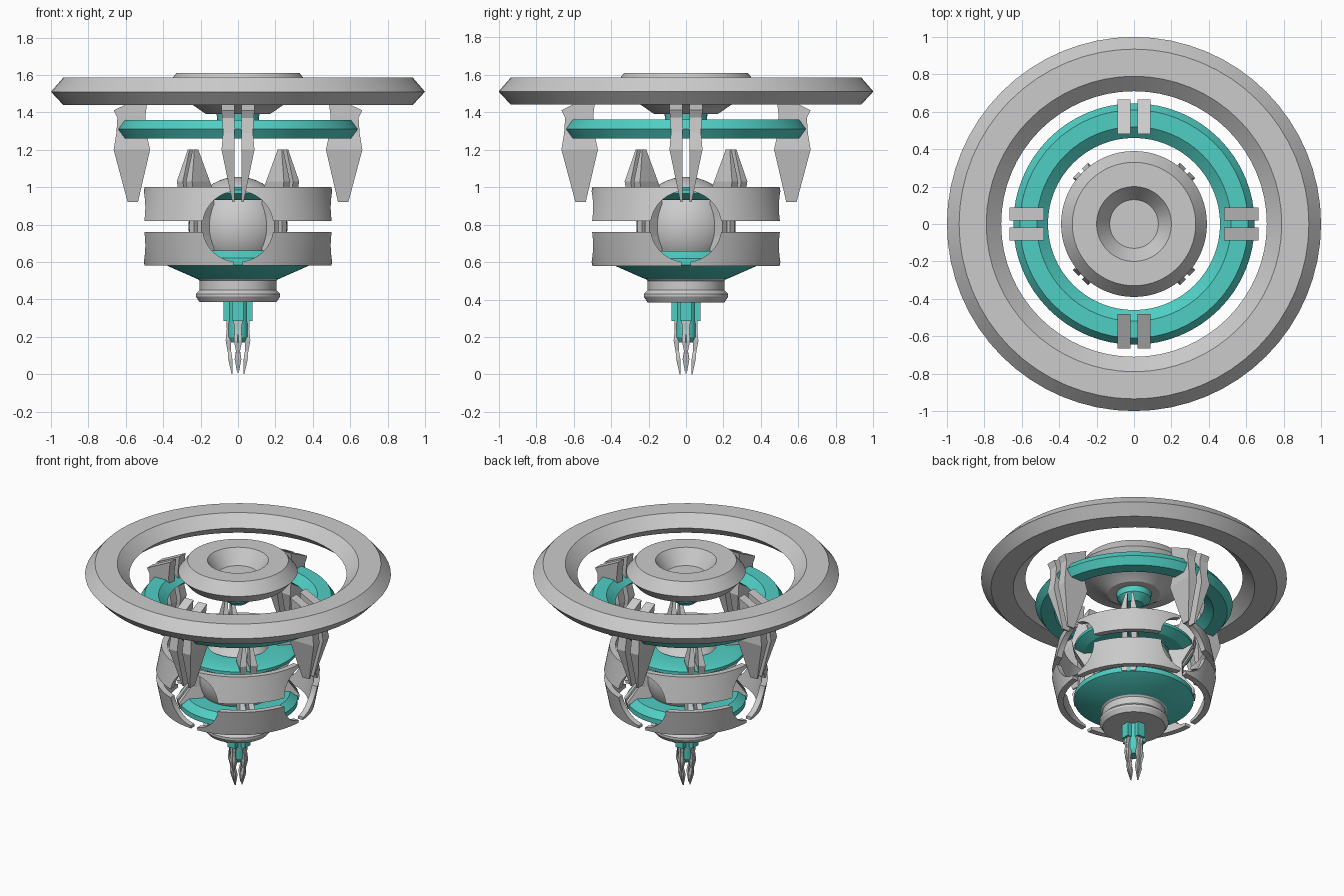
import bpy, bmesh
from math import sin, cos, asin, sqrt, pi, radians

if "Cube" in bpy.data.objects:
    bpy.data.objects.remove(bpy.data.objects["Cube"])

teal = bpy.data.materials.new("teal")
teal.diffuse_color = (0.08, 0.62, 0.55, 1)
teal.use_nodes = True
teal.node_tree.nodes["Principled BSDF"].inputs["Base Color"].default_value = teal.diffuse_color


def finish(bm, name, mat=None, smooth=True):
    bmesh.ops.remove_doubles(bm, verts=bm.verts, dist=1e-5)
    bmesh.ops.recalc_face_normals(bm, faces=bm.faces)
    me = bpy.data.meshes.new(name)
    bm.to_mesh(me)
    bm.free()
    ob = bpy.data.objects.new(name, me)
    bpy.context.collection.objects.link(ob)
    if mat:
        me.materials.append(mat)
    if smooth:
        bpy.ops.object.select_all(action='DESELECT')
        ob.select_set(True)
        bpy.context.view_layer.objects.active = ob
        bpy.ops.object.shade_smooth_by_angle(angle=radians(25))
    return ob


def lathe(name, prof, mat=None, closed=False, n=64):
    """Spin an (r, z) profile around z."""
    bm = bmesh.new()
    vs = [bm.verts.new((r, 0, z)) for r, z in prof]
    edges = [bm.edges.new(p) for p in zip(vs, vs[1:])]
    if closed:
        edges.append(bm.edges.new((vs[-1], vs[0])))
    bmesh.ops.spin(bm, geom=vs + edges, cent=(0, 0, 0), axis=(0, 0, 1),
                   angle=2 * pi, steps=n, use_merge=True)
    return finish(bm, name, mat)


def loft(bm, rows):
    """Skin a stack of point loops and cap both ends."""
    loops = [[bm.verts.new(p) for p in row] for row in rows]
    k = len(loops[0])
    for a, b in zip(loops, loops[1:]):
        for i in range(k):
            j = (i + 1) % k
            bm.faces.new((a[i], a[j], b[j], b[i]))
    bm.faces.new(loops[0])
    bm.faces.new(loops[-1])


def blades(name, rows, gap, start, mat=None):
    """Four twin-plate blades; rows are (r_in, z_in, r_out, z_out, half width)."""
    for k in range(4):
        a = radians(start + 90 * k)
        bm = bmesh.new()
        for s in (1, -1):
            def at(r, t, z):
                return (r * cos(a) - s * t * sin(a), r * sin(a) + s * t * cos(a), z)
            loft(bm, [[at(ri, gap, zi), at(ro, gap, zo), at(ro, t, zo), at(ri, t, zi)]
                      for ri, zi, ro, zo, t in rows])
        finish(bm, f"{name}_{k + 1}", mat, False)


# big outer ring and the teal ring inside it
lathe("outer_ring", [(1, 1.51), (.935, 1.585), (.79, 1.585), (.71, 1.51),
                     (.79, 1.44), (.935, 1.44)], closed=True)
lathe("teal_ring", [(.645, 1.31), (.61, 1.36), (.52, 1.36), (.46, 1.31),
                    (.52, 1.26), (.61, 1.26)], teal, True)

# dished disc at the top with its teal emitter
lathe("top_disc", [(0, 1.51), (.13, 1.51), (.2, 1.61), (.33, 1.61), (.39, 1.53),
                   (.33, 1.46), (.25, 1.445), (.17, 1.39), (0, 1.39)])
lathe("disc_emitter", [(0, 1.395), (.115, 1.395), (.11, 1.35), (.06, 1.31), (0, 1.31)], teal)

# core ball with teal collars
ZC = 0.79
lathe("core_ball", [(.265 * sin(i * pi / 24), ZC + .265 * cos(i * pi / 24)) for i in range(25)])
lathe("upper_collar", [(.24, .93), (.33, .93), (.39, .965), (.39, .985), (.35, 1.0),
                       (.2, 1.0)], teal)
lathe("lower_collar", [(0, .51), (.22, .51), (.39, .585), (.39, .62), (.34, .66),
                       (.22, .66)], teal)
lathe("base_collar", [(0, .53), (.215, .53), (.22, .515), (.205, .5), (.205, .45), (.225, .43),
                      (.225, .415), (.205, .385), (0, .385)])


# curved armour panels, notched by round openings on the four sides
def panels(name, sign):
    lo, hi = asin(.03 / .19), pi / 2
    heights = [.19 * sin(lo + (hi - lo) * i / 12) for i in range(13)]
    heights.append(.21)
    steps = 20
    for k in range(4):
        bm = bmesh.new()
        grid = []
        for h in heights:
            w = max(.025, sqrt(max(0, .0361 - h * h)))
            R = .535 - .035 * (h - .03) / .18
            loop = []
            for rad, order in ((R, range(steps + 1)), (R - .04, range(steps, -1, -1))):
                a0 = asin(w / rad)
                for i in order:
                    a = k * pi / 2 + a0 + (pi / 2 - 2 * a0) * i / steps
                    loop.append((rad * cos(a), rad * sin(a), ZC + sign * h))
            grid.append(loop)
        loft(bm, grid)
        finish(bm, f"{name}_{k + 1}")


panels("upper_panel", 1)
panels("lower_panel", -1)

# hanging claws that grip the teal ring
blades("ring_claw", [(.48, 1.5, .665, 1.41, .088), (.495, 1.38, .645, 1.37, .085),
                     (.49, 1.29, .65, 1.29, .08), (.47, 1.2, .665, 1.2, .088),
                     (.535, .92, .59, .92, .03)], .02, 0)

# upright spikes on the diagonals that clasp the core
blades("core_spike", [(.325, 1.2, .355, 1.2, .025), (.27, 1.03, .405, 1.03, .058),
                      (.24, .98, .39, .96, .055), (.22, .84, .32, .84, .045),
                      (.22, .74, .32, .74, .045), (.24, .64, .4, .63, .055),
                      (.26, .585, .395, .59, .045)], .012, 45)

# bottom emitter: teal core, teal ribs and four slim prongs
lathe("tip_core", [(0, .39), (.055, .39), (.055, .2), (.04, .17), (0, .17)], teal, n=16)
blades("tip_rib", [(.03, .39, .078, .39, .03), (.03, .285, .078, .285, .03)], 0, 0, teal)
blades("tip_prong", [(.03, .3, .062, .3, .027), (.035, .24, .06, .24, .018),
                     (.035, .19, .066, .18, .022), (.038, .13, .055, .12, .01),
                     (.03, .08, .052, .08, .018), (.03, 0, .034, 0, .003)], .002, 0)
